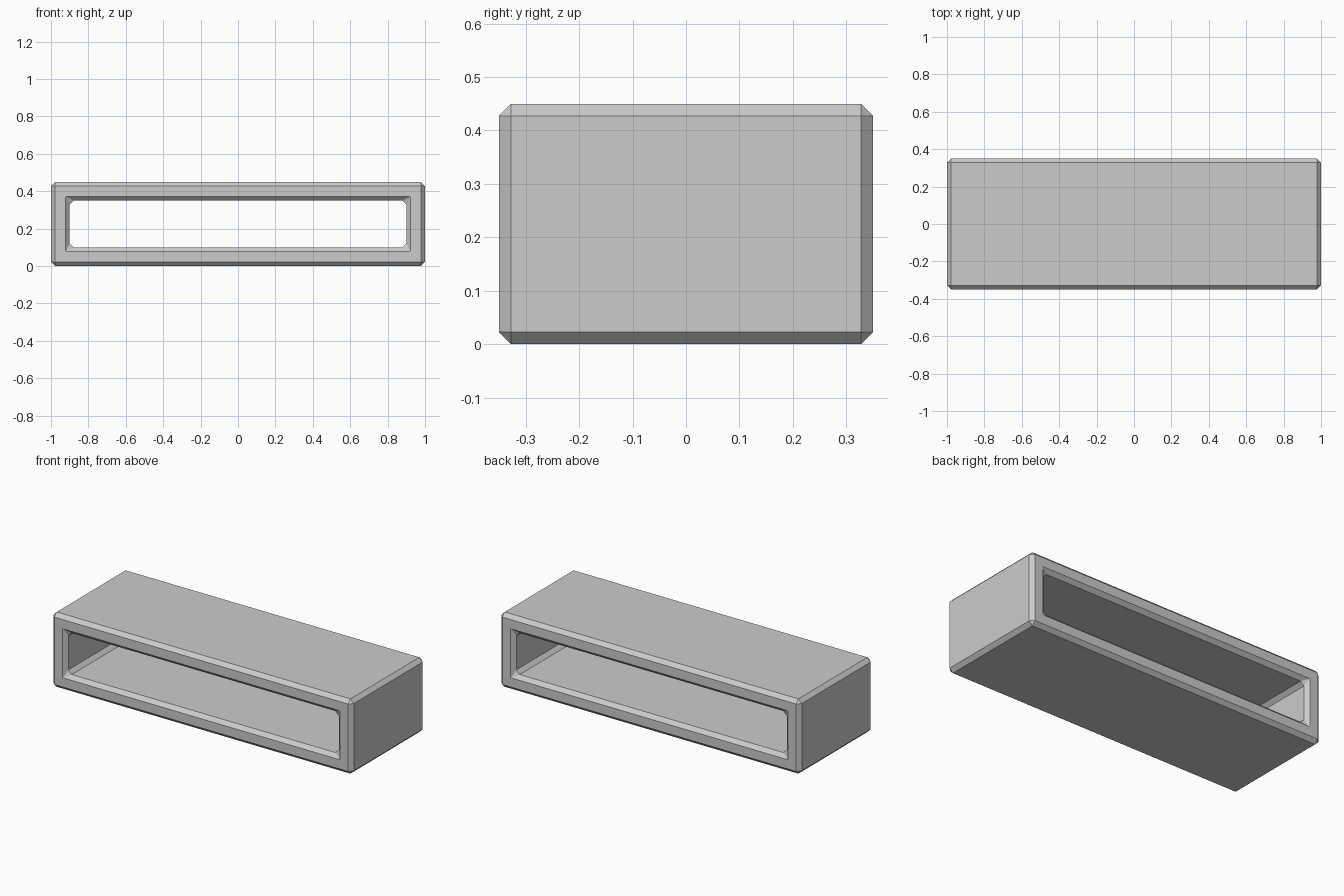
import bpy, bmesh

if "Cube" in bpy.data.objects:
    bpy.data.objects.remove(bpy.data.objects["Cube"])

W, D, H, WALL, BEVEL = 2.0, 0.70, 0.45, 0.10, 0.0225

bm = bmesh.new()


def ring(inset, y):
    """Rectangular loop of four vertices in the xz plane."""
    x, lo, hi = W / 2 - inset, inset, H - inset
    return [bm.verts.new((px, y, pz)) for px, pz in ((-x, lo), (x, lo), (x, hi), (-x, hi))]


# Open tube: outer and inner loops at the front and back, joined in a cycle
loops = [ring(0, -D / 2), ring(0, D / 2), ring(WALL, D / 2), ring(WALL, -D / 2)]
for i in range(4):
    a, b = loops[i], loops[(i + 1) % 4]
    for k in range(4):
        n = (k + 1) % 4
        bm.faces.new((a[k], a[n], b[n], b[k]))
bmesh.ops.recalc_face_normals(bm, faces=bm.faces)

mesh = bpy.data.meshes.new("shelf_box")
bm.to_mesh(mesh)
bm.free()
shelf = bpy.data.objects.new("shelf_box", mesh)
bpy.context.collection.objects.link(shelf)

# Single chamfer on every inner and outer edge
mod = shelf.modifiers.new("chamfer", 'BEVEL')
mod.width = BEVEL
mod.segments = 1
mod.limit_method = 'ANGLE'
mod.use_clamp_overlap = False
